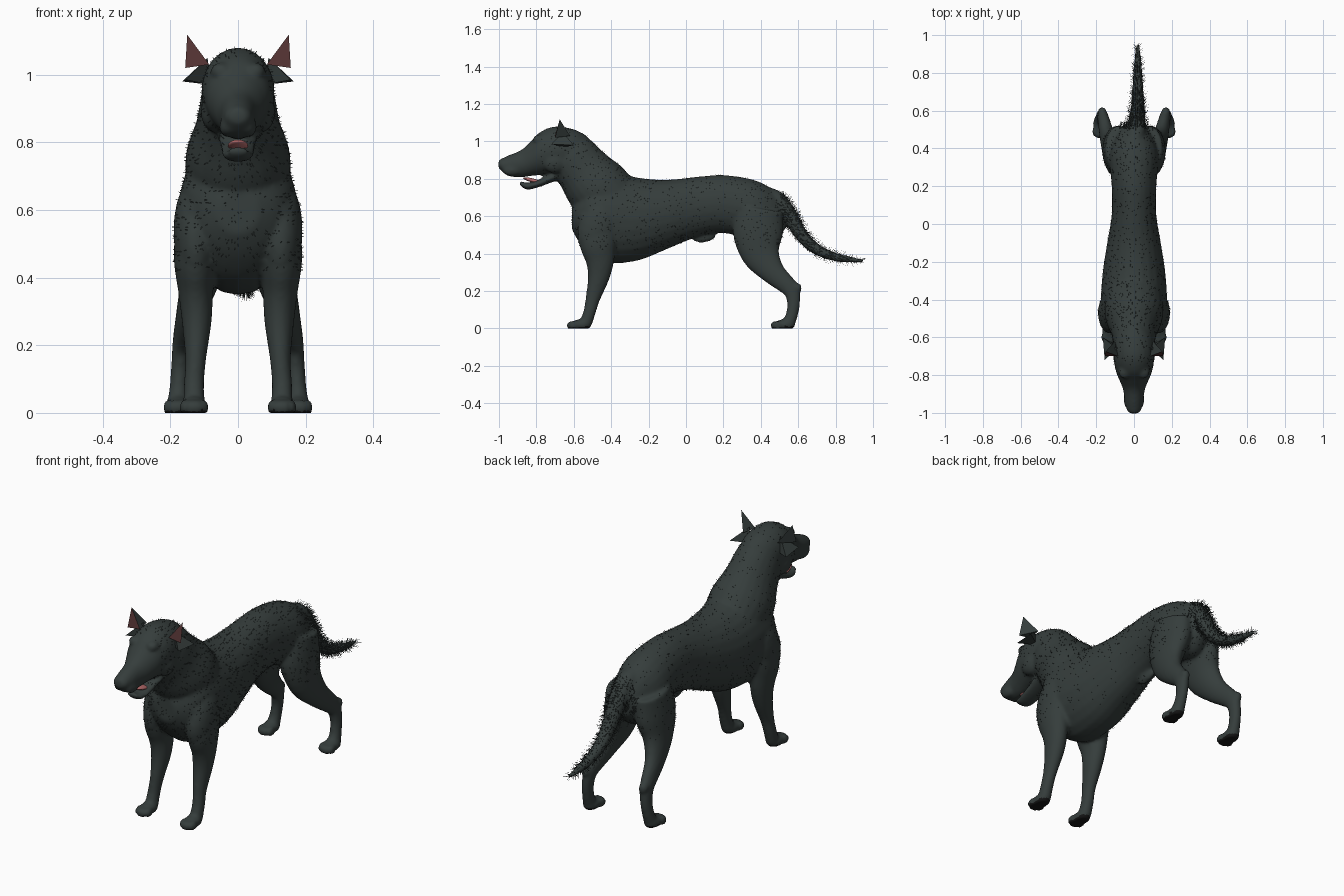
import bpy, bmesh, math, random
from mathutils import Vector, Matrix

random.seed(4)
if bpy.data.objects.get("Cube"):
    bpy.data.objects.remove(bpy.data.objects["Cube"])


def material(name, *rgb):
    m = bpy.data.materials.new(name)
    m.use_nodes = True
    m.diffuse_color = (*rgb, 1)
    m.node_tree.nodes["Principled BSDF"].inputs["Base Color"].default_value = (*rgb, 1)
    return m


coat = material("charcoal coat", .036, .047, .045)
pad = material("black pads", .008, .008, .008)
inner = material("reddish inner ear", .085, .032, .032)
pink = material("pink tongue", .5, .16, .16)


def make_object(name, bm, *mats):
    mesh = bpy.data.meshes.new(name)
    bm.to_mesh(mesh)
    bm.free()
    ob = bpy.data.objects.new(name, mesh)
    bpy.context.collection.objects.link(ob)
    for m in mats:
        mesh.materials.append(m)
    return ob


def smooth_rows(rows, steps=4):
    """Catmull-Rom interpolation through rows of numbers."""
    out = []
    for i in range(len(rows) - 1):
        a, b = rows[max(i - 1, 0)], rows[i]
        c, d = rows[i + 1], rows[min(i + 2, len(rows) - 1)]
        for k in range(steps):
            t = k / steps
            out.append([q + t * (r - p) / 2 + t * t * (p - 2.5 * q + 2 * r - s / 2)
                        + t ** 3 * (3 * q - p - 3 * r + s) / 2
                        for p, q, r, s in zip(a, b, c, d)])
    return out + [list(rows[-1])]


def loft(bm, rows, upright=False, sides=24):
    """Tube through rows of x, y, z, half width, half depth."""
    rows = smooth_rows(rows)
    rings = []
    for i, (x, y, z, rx, rd) in enumerate(rows):
        p, q = rows[max(i - 1, 0)], rows[min(i + 1, len(rows) - 1)]
        along = Vector((0, q[1] - p[1], q[2] - p[2])).normalized()
        axis = Vector((0, 0, 1)) if upright else along.cross(Vector((1, 0, 0)))
        ring = []
        for k in range(sides):
            a = math.tau * k / sides
            ring.append(bm.verts.new(Vector((x + rx * math.cos(a), y, z)) + axis * rd * math.sin(a)))
        rings.append(ring)
    faces = [bm.faces.new(rings[0]), bm.faces.new(rings[-1])]
    for r, s in zip(rings, rings[1:]):
        for k in range(sides):
            n = (k + 1) % sides
            faces.append(bm.faces.new((r[k], r[n], s[n], s[k])))
    bmesh.ops.recalc_face_normals(bm, faces=faces)


def stations(bm, rows):
    """Horizontal tube from rows of y, top, bottom, half width."""
    loft(bm, [(0, y, (t + b) / 2, w, (t - b) / 2) for y, t, b, w in rows], True)


def blob(bm, centre, size, tilt=0):
    m = Matrix.Translation(centre) @ Matrix.Rotation(tilt, 4, 'X') @ Matrix.Diagonal((*size, 1))
    bmesh.ops.create_uvsphere(bm, u_segments=20, v_segments=12, radius=1, matrix=m)


bm = bmesh.new()
# trunk
stations(bm, [(.53, .67, .53, .05), (.46, .745, .46, .10), (.36, .795, .47, .13),
              (.2, .82, .51, .118), (.05, .81, .485, .118), (-.1, .795, .425, .142),
              (-.25, .805, .365, .165), (-.4, .84, .35, .175), (-.5, .83, .39, .165),
              (-.57, .74, .46, .125), (-.61, .66, .53, .06)])
# neck
loft(bm, [(0, -.38, .67, .15, .16), (0, -.475, .755, .155, .17), (0, -.55, .845, .125, .147),
          (0, -.615, .925, .11, .132), (0, -.66, .96, .09, .1)])
# skull and muzzle
stations(bm, [(-.53, 1.03, .88, .06), (-.6, 1.065, .84, .1), (-.7, 1.08, .82, .108),
              (-.78, 1.05, .82, .096), (-.83, 1.0, .815, .076), (-.88, .955, .808, .057),
              (-.95, .925, .815, .047), (-.99, .905, .845, .036), (-1.003, .89, .86, .02)])
# lower jaw
stations(bm, [(-.66, .87, .8, .06), (-.72, .83, .78, .056), (-.79, .795, .755, .05),
              (-.85, .78, .742, .043), (-.89, .79, .767, .025)])
blob(bm, (0, -.985, .888), (.03, .018, .02))
blob(bm, (0, .1, .485), (.02, .06, .025), .2)
# tail
loft(bm, [(0, .42, .71, .05, .05), (.01, .49, .685, .05, .047), (.015, .55, .61, .045, .042),
          (.02, .61, .51, .038, .036), (.02, .68, .435, .032, .03), (.02, .78, .387, .026, .024),
          (.02, .88, .368, .018, .016), (.02, .95, .36, .009, .009)])

for s in (-1, 1):
    # shoulder muscle, cheek, brow and nostril wing
    blob(bm, (s * .125, -.47, .54), (.066, .105, .16), -.3)
    blob(bm, (s * .07, -.7, .89), (.04, .07, .06))
    blob(bm, (s * .05, -.785, 1.01), (.032, .035, .026))
    blob(bm, (s * .03, -.93, .845), (.025, .05, .03))
    # front leg
    loft(bm, [(s * .11, -.46, .6, .07, .11), (s * .125, -.47, .46, .065, .1),
              (s * .125, -.46, .36, .052, .076), (s * .122, -.468, .27, .044, .057),
              (s * .125, -.498, .16, .031, .039), (s * .13, -.515, .09, .03, .033),
              (s * .13, -.535, .03, .032, .034)])
    # hind leg
    loft(bm, [(s * .08, .4, .64, .07, .12), (s * .09, .385, .52, .075, .135),
              (s * .11, .4, .4, .06, .105), (s * .14, .465, .3, .042, .066),
              (s * .162, .555, .215, .031, .047), (s * .17, .575, .15, .027, .036),
              (s * .175, .568, .08, .027, .032), (s * .178, .55, .03, .032, .034)])
    blob(bm, (s * .168, .59, .215), (.024, .03, .03))
    # paws with four toes each
    for x, y in ((.13, -.56), (.178, .53)):
        blob(bm, (s * x, y, .02), (.039, .055, .03))
        for k in (-1.5, -.5, .5, 1.5):
            blob(bm, (s * x + k * .02, y - .058 + abs(k) * .012, .016), (.0125, .028, .024))

raw = make_object("body_blockout", bm)
remesh = raw.modifiers.new("fuse", 'REMESH')
remesh.mode = 'VOXEL'
remesh.voxel_size = .009
relax = raw.modifiers.new("relax", 'SMOOTH')
relax.iterations = 5
relax.factor = .5
mesh = bpy.data.meshes.new_from_object(raw.evaluated_get(bpy.context.evaluated_depsgraph_get()))
bpy.data.objects.remove(raw)
mesh.name = "body"
body = bpy.data.objects.new("body", mesh)
bpy.context.collection.objects.link(body)
mesh.materials.clear()
mesh.materials.append(coat)
mesh.materials.append(pad)
for v in mesh.vertices:
    v.co.z = max(v.co.z, 0)
for f in mesh.polygons:
    f.use_smooth = True
    # dark soles
    f.material_index = int(f.center.z < .012 and f.normal.z < -.4)

# fur strands: long on the tail, short along neck and back
fur = bmesh.new()
tail = [f for f in mesh.polygons if f.center.y > .5 and abs(f.center.x) < .08
        and f.center.z > .33 and f.center.y + f.center.z > 1.07]
ruff = [f for f in mesh.polygons if f.center.z > .42 and -.78 < f.center.y < .52]
for patch, count, length in ((tail, 1500, .034), (ruff, 3000, .012)):
    for f in random.choices(patch, k=count):
        flow = Vector((random.uniform(-.4, .4), .8, random.uniform(-.6, .2)))
        tip = f.center + (f.normal + flow * .7).normalized() * length * random.uniform(.4, 1)
        side = f.normal.cross(flow).normalized() * .0014
        fur.faces.new([fur.verts.new(p) for p in (f.center - side, f.center + side, tip)])
make_object("fur_strands", fur, coat)

# ears: upright pyramid with a reddish front, and a folded flap below
for s, label in ((1, "left"), (-1, "right")):
    for part, pts in (("ear", ((.15, -.675, 1.118), (.156, -.7, 1.02), (.085, -.7, 1.03), (.1, -.62, 1.03))),
                      ("ear_flap", ((.09, -.66, 1.05), (.155, -.72, .985), (.165, -.6, .98), (.08, -.65, .97)))):
        bm = bmesh.new()
        vs = [bm.verts.new((s * x, y, z)) for x, y, z in pts]
        for i, skip in enumerate((3, 0, 1, 2)):
            face = bm.faces.new([v for k, v in enumerate(vs) if k != skip])
            face.material_index = int(part == "ear" and i == 0)
        bmesh.ops.recalc_face_normals(bm, faces=bm.faces)
        make_object(label + "_" + part, bm, coat, inner)

# tongue
bm = bmesh.new()
blob(bm, (0, -.815, .79), (.03, .058, .011), -.25)
tongue = make_object("tongue", bm, pink)
for f in tongue.data.polygons:
    f.use_smooth = True
